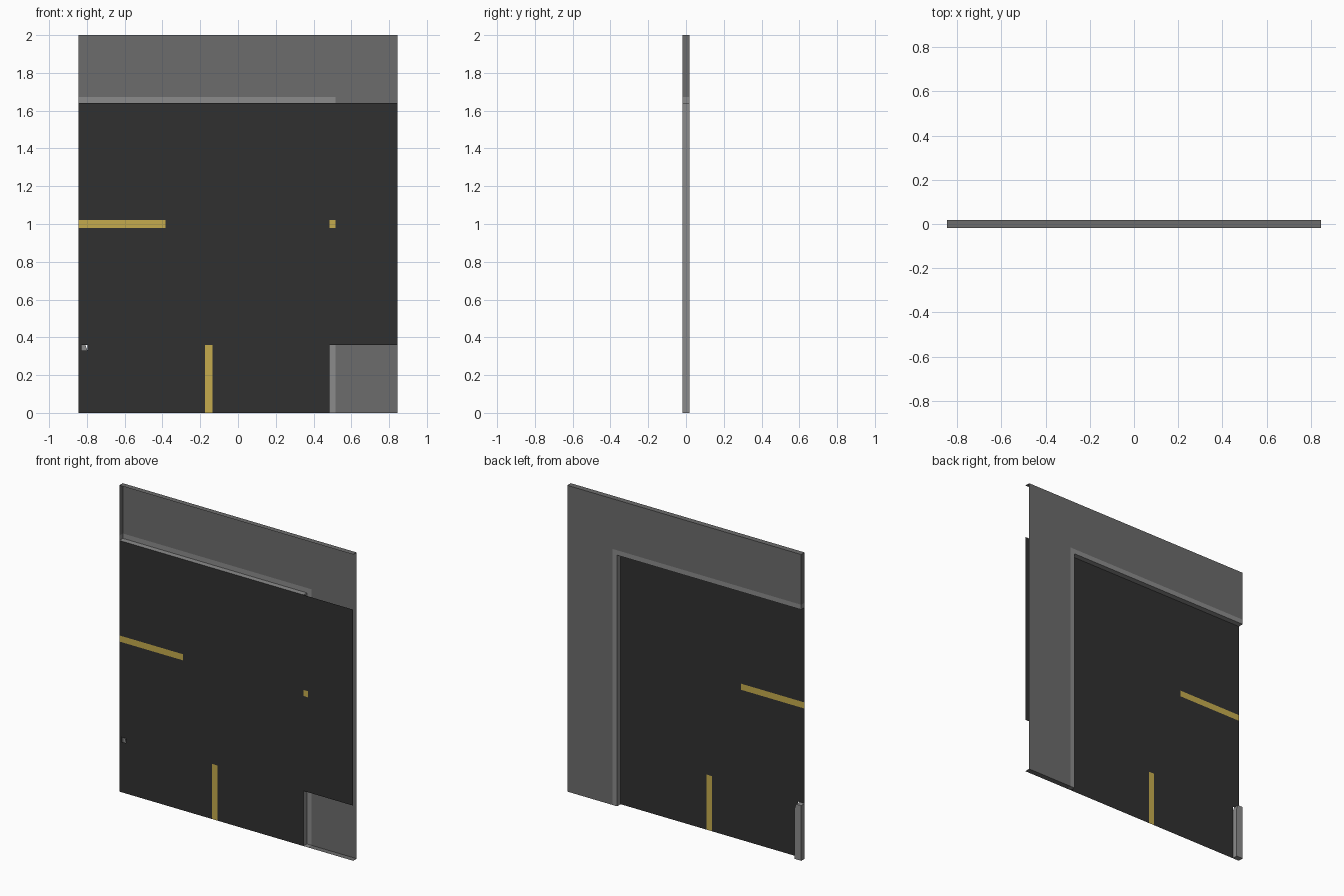
import bpy, bmesh

if "Cube" in bpy.data.objects:
    bpy.data.objects.remove(bpy.data.objects["Cube"])

W, T, H = 0.845, 0.018, 2.0        # half width, half thickness, height
CX, CZ, CW = 0.485, 1.64, 0.032    # kerb line positions and kerb width
LX, LK = -0.797, -0.828            # small left kerb edges
ZC = 0.36                          # side road edge


def material(name, rgb):
    m = bpy.data.materials.new(name)
    m.diffuse_color = (*rgb, 1)
    m.use_nodes = True
    m.node_tree.nodes["Principled BSDF"].inputs["Base Color"].default_value = m.diffuse_color
    return m


ASPHALT = material("asphalt", (0.03, 0.03, 0.03))
PAVING = material("paving", (0.15, 0.15, 0.15))
KERB = material("kerb_stone", (0.26, 0.26, 0.26))
YELLOW = material("line_paint", (0.56, 0.41, 0.075))


def build(name, faces, mat):
    bm = bmesh.new()
    for f in faces:
        bm.faces.new([bm.verts.new(p) for p in f])
    bmesh.ops.remove_doubles(bm, verts=bm.verts, dist=1e-5)
    me = bpy.data.meshes.new(name)
    bm.to_mesh(me)
    bm.free()
    me.materials.append(mat)
    ob = bpy.data.objects.new(name, me)
    bpy.context.collection.objects.link(ob)
    return ob


def flat(outline, y):
    # upright sheet facing +y
    return [(x, y, z) for x, z in reversed(outline)]


def rect(x0, x1, z0, z1, y):
    return flat([(x0, z0), (x1, z0), (x1, z1), (x0, z1)], y)


def wall(a, b):
    # strip spanning the full thickness between two (x, z) points
    return [(a[0], -T, a[1]), (b[0], -T, b[1]), (b[0], T, b[1]), (a[0], T, a[1])]


# road sheet and painted lines share one plane, split into grid cells
xs = [-W, LK, LX, -0.385, -0.175, -0.135, CX, CX + CW, W]
zs = [0, 0.33, ZC, 0.98, 1.02, CZ]
road, lines = [], []
for x0, x1 in zip(xs, xs[1:]):
    for z0, z1 in zip(zs, zs[1:]):
        cell = rect(x0, x1, z0, z1, -T)
        if z1 <= ZC and x0 >= CX:
            continue                                   # open under the pavement
        if z0 == 0.33 and x0 == LK:
            continue                                   # open under the kerb corner
        side_line = z1 <= ZC and x0 == -0.175
        main_line = z0 == 0.98 and (x1 <= -0.385 or x0 == CX)
        (lines if side_line or main_line else road).append(cell)
build("road", road, ASPHALT)
build("road_lines", lines, YELLOW)

# raised pavement, open underneath, with rim walls
KX, KZ = CX + CW, CZ + CW
build("pavement", [
    rect(KX, W, 0, KZ, T),
    rect(-W, KX, KZ, H, T),
    rect(KX, W, KZ, H, T),
    wall((-W, H), (W, H)),
    wall((-W, KZ), (-W, H)),
    wall((W, 0), (KX, 0)),
], PAVING)

# L-shaped kerb along the pavement
build("kerb", [
    rect(CX, KX, 0, CZ, T),
    rect(-W, CX, CZ, KZ, T),
    rect(CX, KX, CZ, KZ, T),
    wall((CX, CZ), (CX, 0)),
    wall((-W, CZ), (CX, CZ)),
    wall((-W, KZ), (-W, CZ)),
    wall((KX, 0), (CX, 0)),
], KERB)

# small kerb at the left corner with a chamfered end
edge = [(-W, 0), (LX, 0), (LX, 0.33), (-0.808, ZC), (-W, ZC)]
build("corner_kerb", [flat(edge, T)] +
      [wall(a, b) for a, b in zip(edge, edge[1:] + edge[:1])], KERB)
